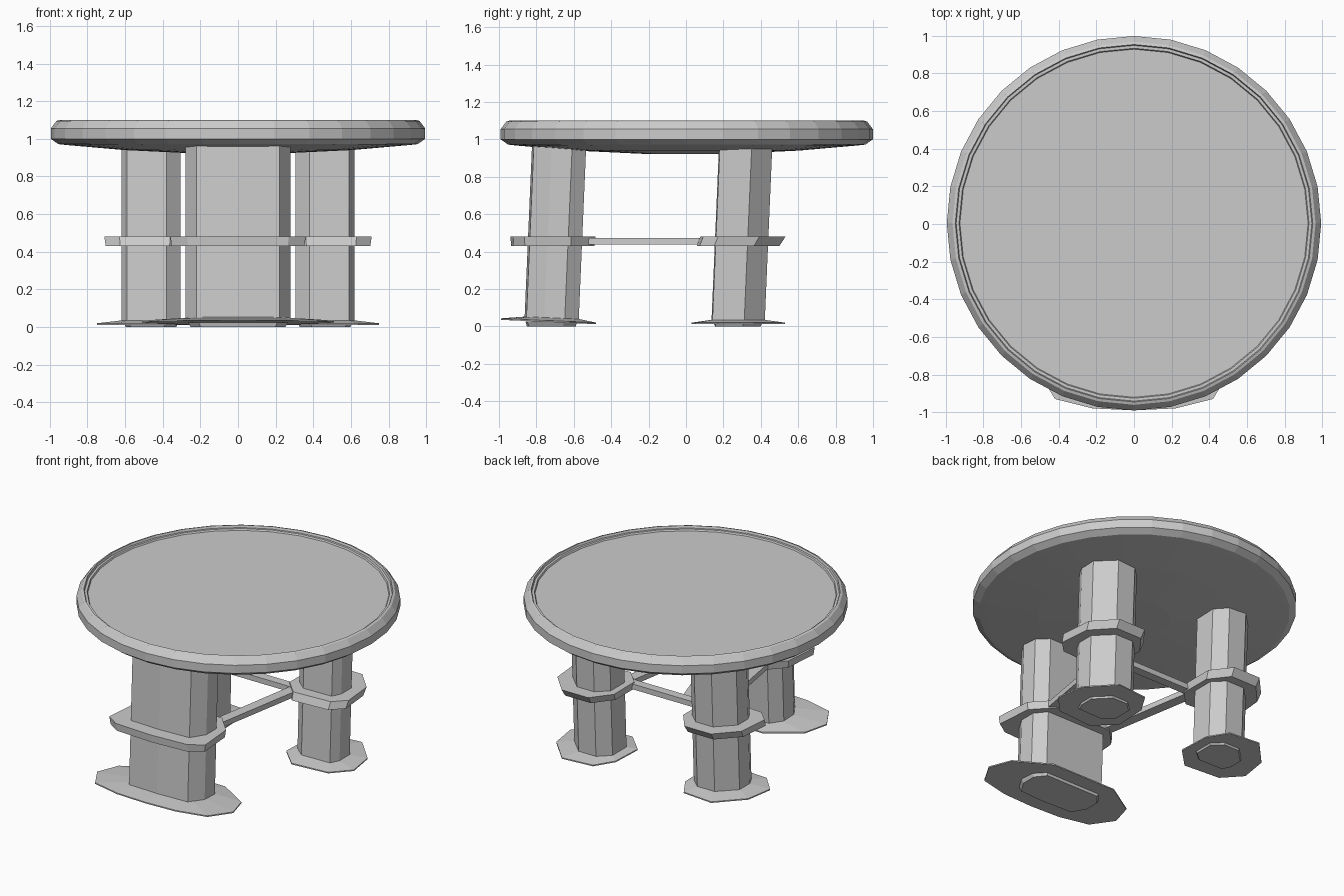
import bpy, bmesh
from math import cos, sin, pi

if "Cube" in bpy.data.objects:
    bpy.data.objects.remove(bpy.data.objects["Cube"])

LEAN = 0.043  # y shift of the legs per unit of height


def make(name, bm, mirror=False):
    bmesh.ops.recalc_face_normals(bm, faces=bm.faces[:])
    me = bpy.data.meshes.new(name)
    bm.to_mesh(me)
    bm.free()
    ob = bpy.data.objects.new(name, me)
    bpy.context.collection.objects.link(ob)
    if mirror:
        m = ob.modifiers.new("mirror", 'MIRROR')
        m.use_mirror_merge = False
    return ob


def loft(name, sections, mirror=False, lean=0.0, tilt=None):
    """Stack of outlines: [(points, z, scale)], scaled about the outline centre."""
    bm = bmesh.new()
    rings = []
    for pts, z, s in sections:
        cx = (min(p[0] for p in pts) + max(p[0] for p in pts)) / 2
        cy = (min(p[1] for p in pts) + max(p[1] for p in pts)) / 2
        ring = []
        for x, y in pts:
            px, py = cx + (x - cx) * s, cy + (y - cy) * s + lean * z
            pz = z + (tilt[0] * (tilt[1] - py) if tilt and z > 0 else 0)
            ring.append(bm.verts.new((px, py, pz)))
        rings.append(ring)
    n = len(rings[0])
    for a, b in zip(rings, rings[1:]):
        for i in range(n):
            j = (i + 1) % n
            bm.faces.new((a[i], a[j], b[j], b[i]))
    bm.faces.new(rings[0][::-1])
    bm.faces.new(rings[-1])
    return make(name, bm, mirror)


def sym(half):
    """Complete a half outline that starts on x = 0."""
    return half + [(-x, y) for x, y in reversed(half) if x > 0]


# round top with a shallow recess and gently domed underside
prof = [(0.925, 1.075), (0.93, 1.085), (0.945, 1.085), (0.95, 1.10), (0.965, 1.095),
        (0.995, 1.055), (0.995, 1.0), (0.955, 0.972), (0.92, 0.968), (0.6, 0.94), (0.22, 0.922)]
bm = bmesh.new()
N = 32
rings = [[bm.verts.new((r * sin(2 * pi * i / N), 0.004 + r * cos(2 * pi * i / N), z))
          for i in range(N)] for r, z in prof]
for a, b in zip(rings, rings[1:]):
    for i in range(N):
        bm.faces.new((a[i], a[(i + 1) % N], b[(i + 1) % N], b[i]))
bm.faces.new(rings[0])
bm.faces.new(rings[-1])
make("table_top", bm)

# outlines (x, y) of the three legs, their collars and feet
front_leg = sym([(0, -0.865), (0.22, -0.855), (0.28, -0.76), (0.28, -0.65), (0.22, -0.575)])
back_leg = [(0.38, 0.135), (0.59, 0.14), (0.62, 0.20), (0.62, 0.31),
            (0.51, 0.42), (0.38, 0.42), (0.305, 0.35), (0.305, 0.20)]
front_collar = sym([(0, -0.945), (0.27, -0.93), (0.36, -0.87), (0.34, -0.62), (0.22, -0.49)])
back_collar = [(0.36, 0.045), (0.63, 0.06), (0.71, 0.14), (0.69, 0.36),
               (0.56, 0.50), (0.36, 0.50), (0.26, 0.37), (0.26, 0.15)]
front_foot = sym([(0, -0.99), (0.22, -0.98), (0.42, -0.93), (0.51, -0.78), (0.46, -0.62), (0.24, -0.48)])
front_inner = sym([(0, -0.865), (0.18, -0.86), (0.25, -0.83), (0.285, -0.75), (0.28, -0.64), (0.22, -0.57)])
back_foot = [(0.38, 0.03), (0.64, 0.05), (0.75, 0.17), (0.72, 0.36),
             (0.56, 0.53), (0.34, 0.51), (0.26, 0.38), (0.25, 0.16)]

# legs
loft("front_leg", [(front_leg, 0.03, 1), (front_leg, 0.965, 1)], lean=LEAN)
loft("back_legs", [(back_leg, 0.03, 1), (back_leg, 0.965, 1)], True, lean=LEAN)

# collars, slanted at the sides
loft("front_collar", [(front_collar, 0.43, 0.98), (front_collar, 0.48, 1.0)], lean=0.3 * LEAN)
loft("back_collars", [([(x, y) for x, y in back_collar], 0.43, 0.97),
                      ([(x, y + 0.025) for x, y in back_collar], 0.48, 1.0)], True, lean=LEAN / 3)

# flared feet
loft("front_foot", [(front_foot, 0.012, 1), (front_foot, 0.02, 1), (front_inner, 0.035, 1)],
     tilt=(0.045, -0.48))
loft("back_feet", [(back_foot, 0.012, 1), (back_foot, 0.02, 1), (back_leg, 0.035, 1)], True)
# raised pads under the feet
loft("front_pad", [(front_leg, 0.0, 0.9), (front_leg, 0.025, 0.95)])
loft("back_pads", [(back_leg, 0.0, 0.85), (back_leg, 0.015, 0.9)], True)

# stretchers joining the collars in a triangle
side = [(0.18, -0.52), (0.25, -0.52), (0.355, 0.09), (0.29, 0.14)]
loft("side_stretchers", [(side, 0.437, 1), (side, 0.473, 1)], True)
rear = [(-0.31, 0.14), (0.31, 0.14), (0.31, 0.20), (-0.31, 0.20)]
loft("rear_stretcher", [(rear, 0.437, 1), (rear, 0.473, 1)])
